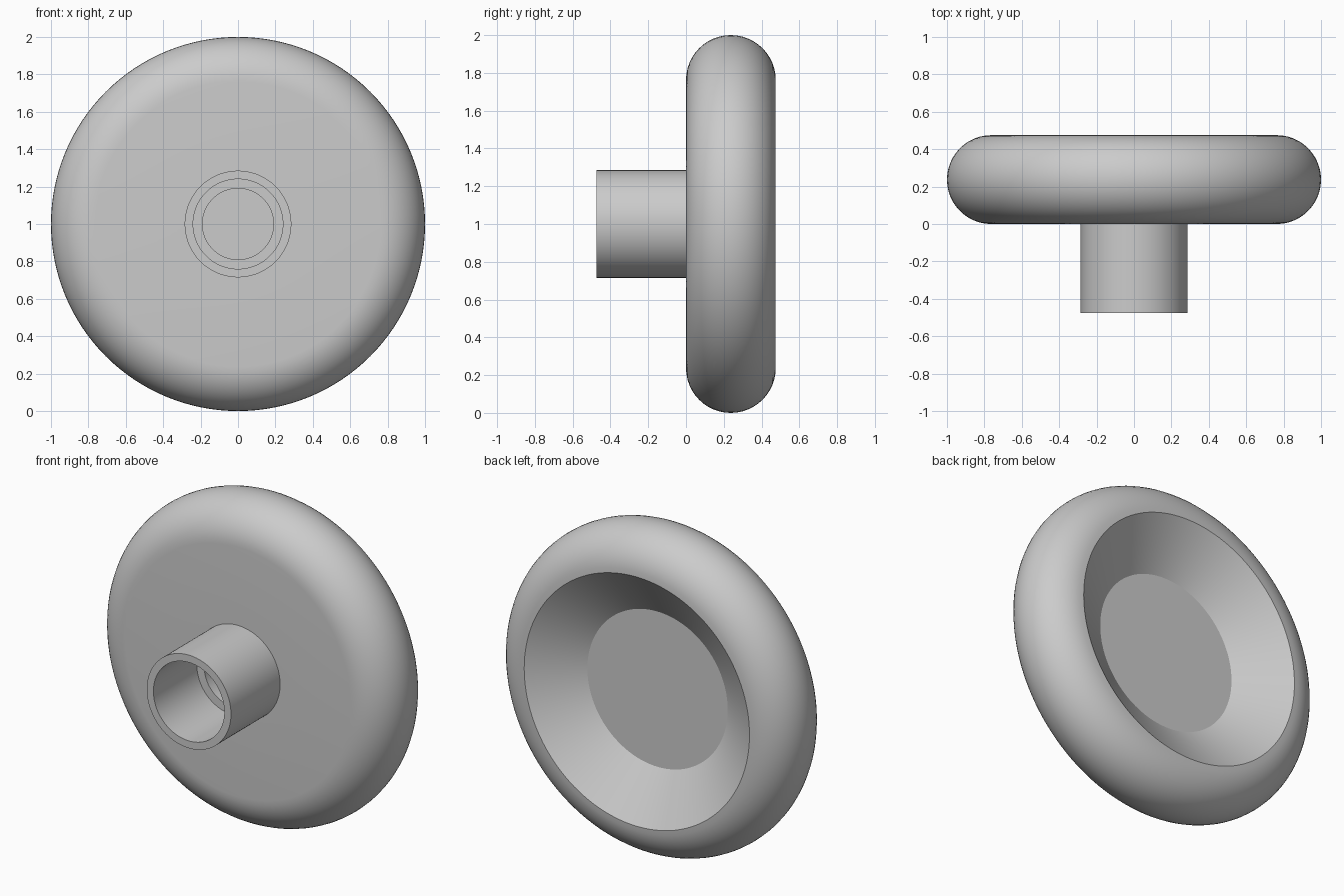
import bpy, bmesh, math

cube = bpy.data.objects.get("Cube")
if cube:
    bpy.data.objects.remove(cube, do_unlink=True)

SEGMENTS = 128
CENTRE_Z = 1.0
FRONT, BACK = 0.0, 0.475      # disc faces along y
TUBE_END = -0.475
EDGE = (BACK - FRONT) / 2     # radius of the rounded rim
FLAT = 1.0 - EDGE             # radius where the rounding starts

grey = bpy.data.materials.new("plain grey")
grey.use_nodes = True
grey.diffuse_color = (0.6, 0.6, 0.6, 1)
grey.node_tree.nodes["Principled BSDF"].inputs["Base Color"].default_value = (0.6, 0.6, 0.6, 1)


def lathe(name, profile):
    """Spin (radius, y) points around the y axis."""
    bm = bmesh.new()
    verts = [bm.verts.new((r, y, 0)) for r, y in profile]
    edges = [bm.edges.new(pair) for pair in zip(verts, verts[1:])]
    bmesh.ops.spin(bm, geom=verts + edges, cent=(0, 0, 0), axis=(0, 1, 0),
                   angle=2 * math.pi, steps=SEGMENTS, use_merge=True)
    bmesh.ops.remove_doubles(bm, verts=bm.verts, dist=0.0001)
    bmesh.ops.recalc_face_normals(bm, faces=bm.faces)
    mesh = bpy.data.meshes.new(name)
    bm.to_mesh(mesh)
    bm.free()
    mesh.materials.append(grey)
    obj = bpy.data.objects.new(name, mesh)
    obj.location.z = CENTRE_Z
    bpy.context.collection.objects.link(obj)
    bpy.ops.object.select_all(action='DESELECT')
    obj.select_set(True)
    bpy.context.view_layer.objects.active = obj
    bpy.ops.object.shade_smooth_by_angle(angle=math.radians(30))
    return obj


# Disc: blind hole in front, rounded rim, conical dish in the back
rim = []
for i in range(25):
    a = math.pi * i / 24
    rim.append((FLAT + EDGE * math.sin(a), EDGE - EDGE * math.cos(a)))
lathe("dished_disc", [(0, 0.1), (0.19, 0.1), (0.19, FRONT)] + rim + [(0.475, 0.275), (0, 0.275)])

# Tube on the front, with a stepped bore
lathe("mounting_tube", [(0.285, FRONT), (0.285, TUBE_END), (0.24, TUBE_END),
                        (0.24, -0.055), (0.19, -0.055), (0.19, FRONT)])
